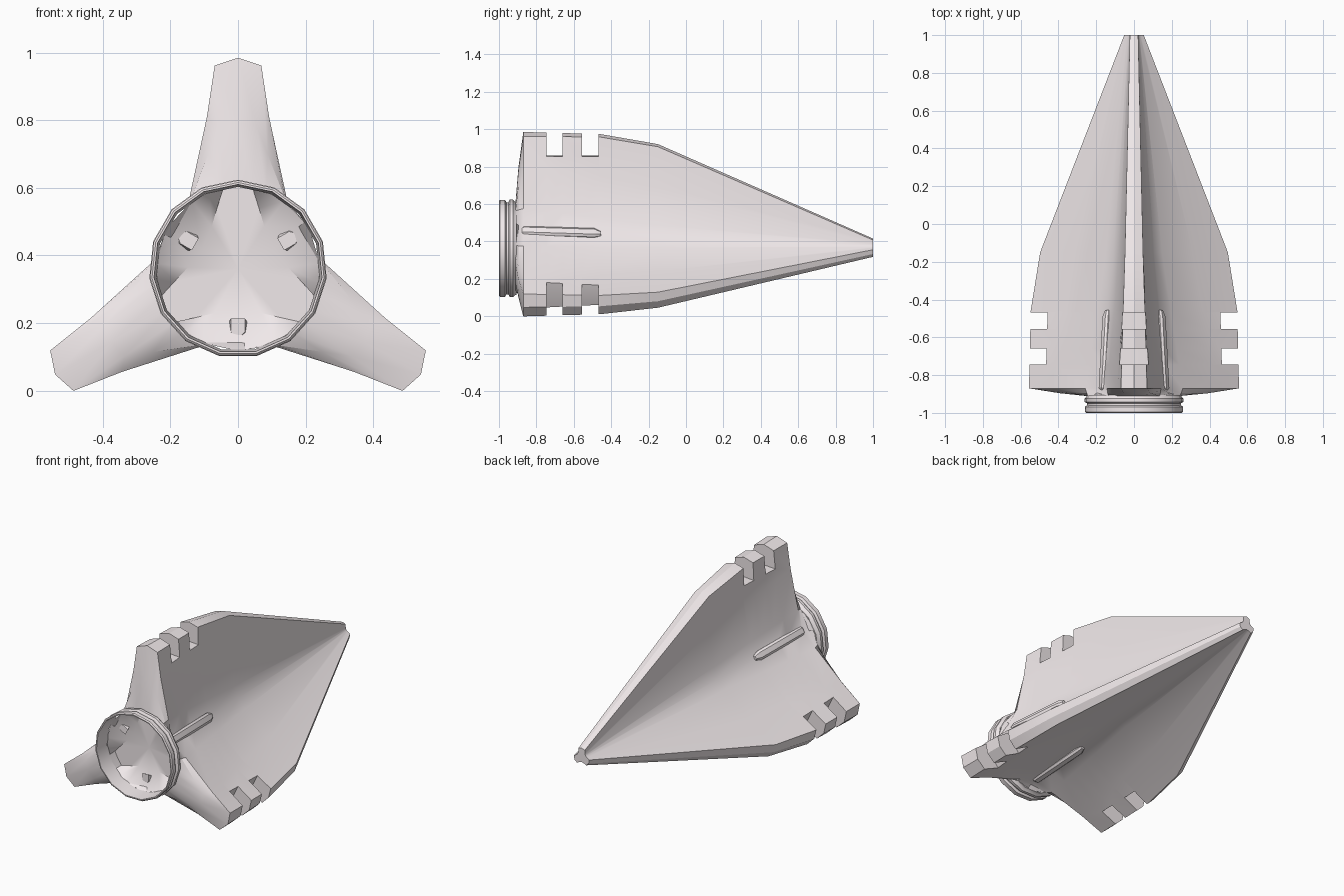
import bpy, bmesh
from math import sin, cos, radians

if "Cube" in bpy.data.objects:
    bpy.data.objects.remove(bpy.data.objects["Cube"])

CZ = 0.36  # height of the long axis

mat = bpy.data.materials.new("pale_shell")
mat.diffuse_color = (0.88, 0.82, 0.83, 1)
mat.use_nodes = True
mat.node_tree.nodes["Principled BSDF"].inputs["Base Color"].default_value = mat.diffuse_color


def point(r, w, deg, y):
    """Radial distance r along a direction, w sideways from it."""
    a = radians(deg)
    return (r * cos(a) - w * sin(a), y, CZ + r * sin(a) + w * cos(a))


def finish(name, bm, angle=30):
    bmesh.ops.remove_doubles(bm, verts=bm.verts[:], dist=1e-5)
    bmesh.ops.dissolve_degenerate(bm, dist=1e-4, edges=bm.edges[:])
    bmesh.ops.recalc_face_normals(bm, faces=bm.faces[:])
    me = bpy.data.meshes.new(name)
    bm.to_mesh(me)
    bm.free()
    me.materials.append(mat)
    ob = bpy.data.objects.new(name, me)
    bpy.context.collection.objects.link(ob)
    bpy.ops.object.select_all(action='DESELECT')
    ob.select_set(True)
    bpy.context.view_layer.objects.active = ob
    bpy.ops.object.shade_smooth_by_angle(angle=radians(angle))
    return ob


def loft(bm, rings, closed=False):
    rows = [[bm.verts.new(p) for p in ring] for ring in rings]
    pairs = list(zip(rows, rows[1:]))
    if closed:
        pairs.append((rows[-1], rows[0]))
    n = len(rows[0])
    for a, b in pairs:
        for i in range(n):
            j = (i + 1) % n
            bm.faces.new((a[i], a[j], b[j], b[i]))
    return rows


# fin stations: y, valley r, then (r, half width) of root, flank, rim edge, and crown r
STATIONS = [
    (-0.87, 0.192, 0.215, 0.143, 0.45, 0.092, 0.602, 0.069, 0.625),
    (-0.46, 0.160, 0.165, 0.105, 0.38, 0.064, 0.598, 0.058, 0.614),
    (-0.15, 0.124, 0.125, 0.080, 0.33, 0.052, 0.546, 0.048, 0.56),
    (1.0, 0.030, 0.02, 0.024, 0.03, 0.022, 0.047, 0.022, 0.055),
]


def station(y):
    for a, b in zip(STATIONS, STATIONS[1:]):
        if y <= b[0]:
            t = (y - a[0]) / (b[0] - a[0])
            return [p + (q - p) * t for p, q in zip(a, b)]


def ring_of(y, pts, rv):
    """Mirror half a fin profile, repeat it three times with the valleys between."""
    full = [(r, -w) for r, w in pts] + [(r, w) for r, w in reversed(pts[:-1])]
    ring = []
    for d in (90, 210, 330):
        ring += [point(r, w, d, y) for r, w in full] + [point(rv, 0, d + 60, y)]
    return ring


def section(y, cut=None):
    _, rv, ra, wa, rb, wb, rc, wc, top = station(y)
    if cut:  # lowered rim inside a slot
        t = (cut - 0.005 - rb) / (rc - rb)
        rc, wc, top = cut - 0.005, wb + (wc - wb) * t, cut
    return ring_of(y, [(ra, wa), (rb, wb), (rc, wc), (top, 0)], rv)


def circle(y, r):
    return ring_of(y, [(r * cos(radians(a)), r * sin(radians(a)))
                       for a in (34, 20, 10, 0)], r)


# three-finned head with rim slots, narrowing to the collar at the front
neck, front = circle(-0.912, 0.243), section(-0.87)
mid = [((p[0] + q[0]) / 2, -0.896, (p[2] + q[2]) / 2) for p, q in zip(neck, front)]
rings = [neck, mid, front]
for y0, y1 in ((-0.745, -0.66), (-0.555, -0.468)):
    rings += [section(y0), section(y0, 0.498), section(y1, 0.498), section(y1)]
rings += [section(-0.46), section(-0.15), section(1.0)]
bm = bmesh.new()
rows = loft(bm, rings)
bm.faces.new(rows[-1])
finish("finned_head", bm)

# dish inside the collar with a three-armed floor
bm = bmesh.new()
floor = ring_of(-0.85, [(0.126, 0.078), (0.18, 0.062), (0.24, 0.043), (0.243, 0)], 0.122)
rows = loft(bm, [circle(-0.908, 0.243), floor])
centre = bm.verts.new((0, -0.85, CZ))
for i in range(24):
    bm.faces.new((rows[1][i], rows[1][(i + 1) % 24], centre))
finish("inner_dish", bm)
dish = bpy.context.object.data
if sum(p.normal.y * p.area for p in dish.polygons) > 0:
    dish.flip_normals()

# turned collar with a groove between two flanges
PROFILE = [(-1.0, 0.25), (-1.0, 0.256), (-0.994, 0.262), (-0.968, 0.262),
           (-0.960, 0.249), (-0.950, 0.249), (-0.942, 0.264), (-0.925, 0.264),
           (-0.915, 0.254), (-0.905, 0.250), (-0.905, 0.243)]
bm = bmesh.new()
loft(bm, [[point(r, 0, 90 + 24 * i, y) for i in range(15)] for y, r in PROFILE], True)
finish("collar", bm)

# rounded ribs lying in the valleys between fins
for k in range(3):
    bm = bmesh.new()
    rings = []
    for y, r, s in ((-0.885, 0.196, 0.75), (-0.865, 0.207, 1),
                    (-0.49, 0.184, 1), (-0.455, 0.172, 0.5)):
        rings.append([point(q, w * s, 30 + 120 * k, y) for q, w in
                      ((r - 0.05, -0.027), (r - 0.01, -0.027), (r, -0.015),
                       (r, 0.015), (r - 0.01, 0.027), (r - 0.05, 0.027))])
    rows = loft(bm, rings)
    bm.faces.new(rows[0])
    bm.faces.new(rows[-1])
    finish("valley_rib_%d" % (k + 1), bm)
